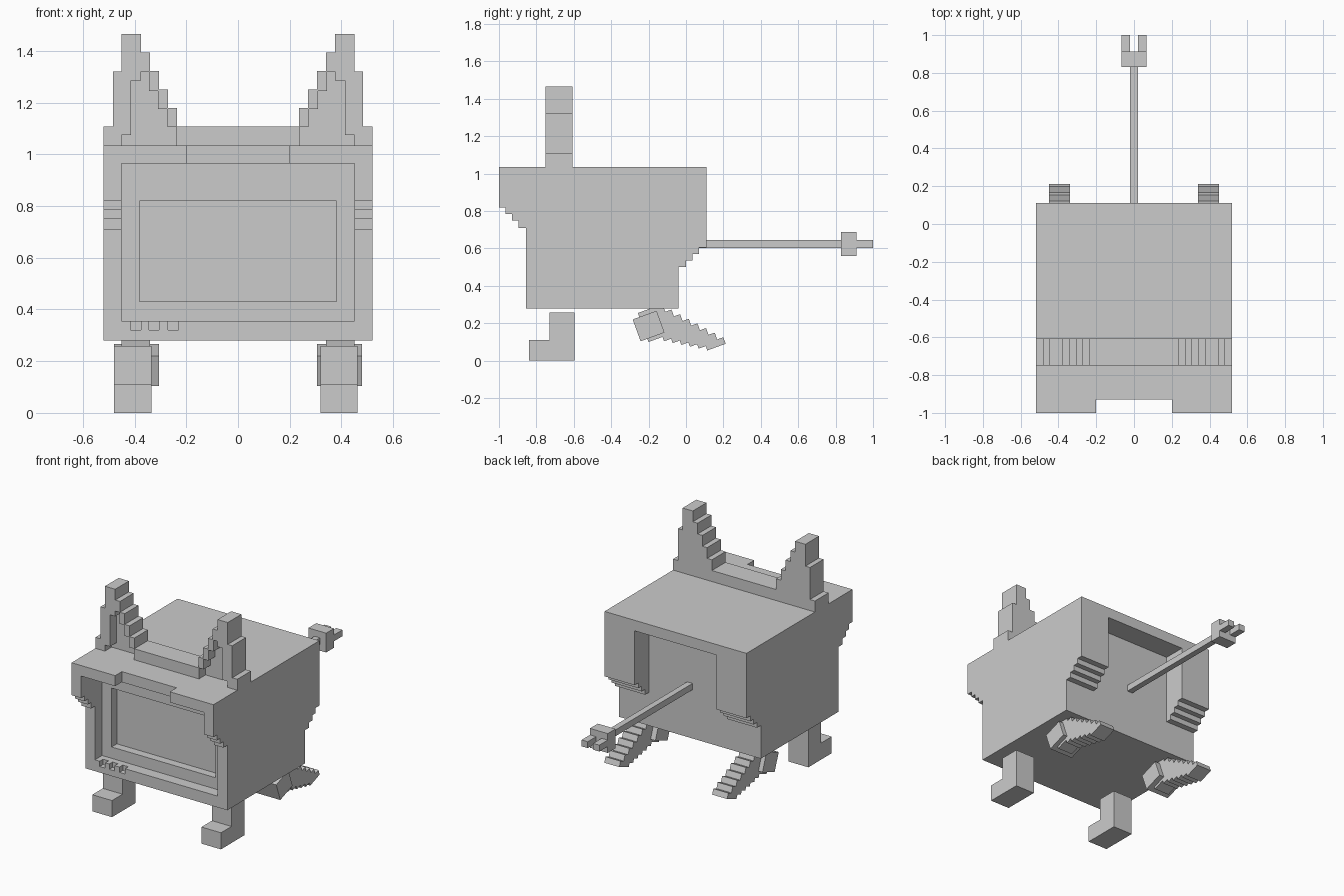
import bpy, bmesh, math
from mathutils import Matrix

if "Cube" in bpy.data.objects:
    bpy.data.objects.remove(bpy.data.objects["Cube"])


def prism(name, pts, a, b, axis):
    """Extrude a closed outline. axis 'x': points are (y, z); axis 'y': points are (x, z)."""
    place = (lambda p, t: (t, p[0], p[1])) if axis == 'x' else (lambda p, t: (p[0], t, p[1]))
    bm = bmesh.new()
    lo = [bm.verts.new(place(p, a)) for p in pts]
    hi = [bm.verts.new(place(p, b)) for p in pts]
    n = len(pts)
    bm.faces.new(lo)
    bm.faces.new(hi[::-1])
    for i in range(n):
        j = (i + 1) % n
        bm.faces.new((lo[j], lo[i], hi[i], hi[j]))
    bmesh.ops.recalc_face_normals(bm, faces=bm.faces)
    me = bpy.data.meshes.new(name)
    bm.to_mesh(me)
    bm.free()
    ob = bpy.data.objects.new(name, me)
    bpy.context.collection.objects.link(ob)
    return ob


def box(name, x0, x1, y0, y1, z0, z1):
    return prism(name, [(y0, z0), (y1, z0), (y1, z1), (y0, z1)], x0, x1, 'x')


def cut(ob, *dims):
    cutter = box("cutter", *dims)
    mod = ob.modifiers.new("cut", 'BOOLEAN')
    mod.operation = 'DIFFERENCE'
    mod.solver = 'EXACT'
    mod.object = cutter
    bpy.context.view_layer.objects.active = ob
    bpy.ops.object.modifier_apply(modifier=mod.name)
    bpy.data.objects.remove(cutter, do_unlink=True)


def stairs(u, v, du, dv, n):
    """Stair outline: alternate a vertical move and a horizontal move."""
    pts = [(u, v)]
    for _ in range(n):
        v += dv
        pts.append((u, v))
        u += du
        pts.append((u, v))
    return pts


# Television-shaped body with stepped front and back overhangs
body = prism("body", [
    (-1, 1.035), (-1, .82), (-.965, .82), (-.965, .785), (-.93, .785), (-.93, .75),
    (-.895, .75), (-.895, .71), (-.855, .71), (-.855, .28), (-.04, .28), (-.04, .5),
    (0, .5), (0, .535), (.035, .535), (.035, .57), (.07, .57), (.07, .605),
    (.11, .605), (.11, 1.035)], -.52, .52, 'x')
cut(body, -.45, .45, -1.1, -.78, .355, .965)      # front recess
cut(body, -.38, .38, -.9, -.725, .43, .82)        # screen
cut(body, -.2, .2, -1.1, -.93, .9, 1.1)           # hood notch
cut(body, -.3, .3, -.04, .2, .5, .965)            # back opening
for x in (-.395, -.325, -.25):                    # button slots
    cut(body, x - .02, x + .02, -.9, -.82, .32, .37)

# Raised strip between the ears
box("head_strip", -.235, .235, -.75, -.607, 1.035, 1.108)

# Stepped ears: solid back layer, and a front rim around the inner-ear hollow
outer = [(.52, 1.035), (.52, 1.108), (.483, 1.108), (.483, 1.32), (.45, 1.32), (.45, 1.465)]
outer += stairs(.375, 1.465, -.035, -.0715, 4) + [(.235, 1.035)]
inner = [(.239, 1.035), (.239, 1.108), (.274, 1.108), (.274, 1.175), (.309, 1.175),
         (.309, 1.245), (.344, 1.245), (.344, 1.32), (.375, 1.32), (.375, 1.285),
         (.413, 1.285), (.413, 1.075), (.45, 1.075), (.45, 1.035)]
for side, s in (("left", -1), ("right", 1)):
    flip = lambda pts: [(s * x, z) for x, z in pts]
    prism(side + "_ear_back", flip(outer), -.68, -.607, 'y')
    prism(side + "_ear_rim", flip(outer + inner), -.75, -.68, 'y')

# Front legs with forward feet
foot = [(-.84, 0), (-.595, 0), (-.595, .258), (-.73, .258), (-.73, .11), (-.84, .11)]
prism("left_front_leg", foot, -.48, -.335, 'x')
prism("right_front_leg", foot, .32, .463, 'x')

# Hind legs: tilted hip block and saw-toothed foot
top = stairs(.11, .08, .035, -.039, 7)
bottom = stairs(.05, -.08, .04, -.025, 6)
leg = [(-.03, -.08), (-.03, .085), (.11, .085)] + top[1:] + [(.355, -.23)] + bottom[::-1]
tilt = Matrix.Translation((0, -.2, .185)) @ Matrix.Rotation(math.radians(20), 4, 'X')
for side, s in (("left", -1), ("right", 1)):
    hind = prism(side + "_hind_leg", leg, s * .34, s * .45, 'x')
    hip = box(side + "_hip", s * .305, s * .48, -.068, .068, -.062, .062)
    hind.matrix_world = tilt
    hip.matrix_world = tilt

# Cable tail ending in a two-pronged plug
box("tail_cable", -.02, .02, -.06, .84, .603, .645)
box("plug", -.065, .065, .83, .912, .56, .688)
for side, s in (("left", -1), ("right", 1)):
    box(side + "_prong", s * .02, s * .065, .91, 1, .603, .645)
